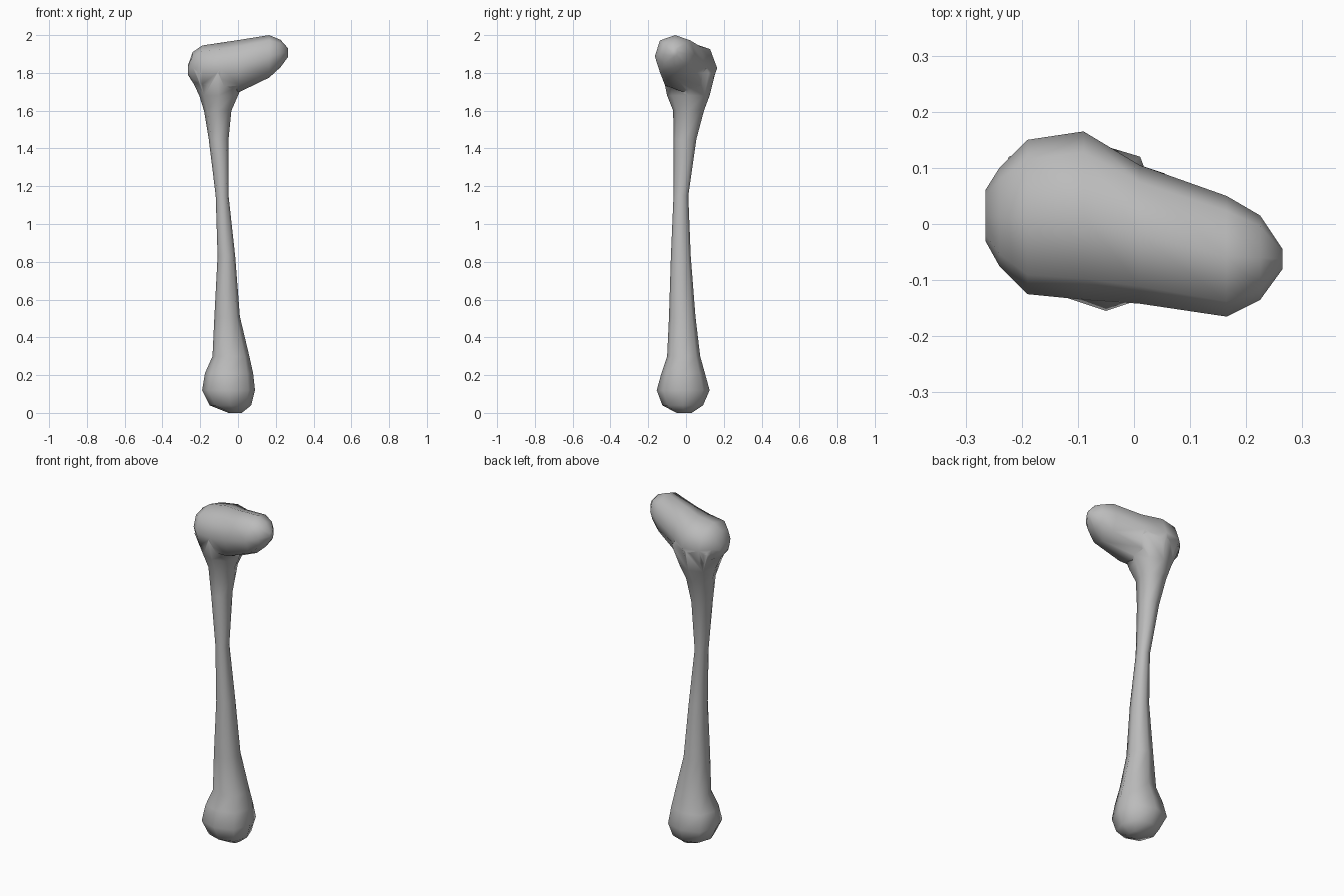
import bpy
import bmesh
import math
from mathutils import Vector

old = bpy.data.objects.get("Cube")
if old:
    bpy.data.objects.remove(old, do_unlink=True)

bone_grey = bpy.data.materials.new("bone_grey")
bone_grey.use_nodes = True
colour = (0.5, 0.5, 0.5, 1)
bone_grey.diffuse_color = colour
bone_grey.node_tree.nodes["Principled BSDF"].inputs["Base Color"].default_value = colour

SIDES = 8


def loft(name, sections, place):
    """Skin a closed tube over oval sections; place(u, v, along) orients it."""
    bm = bmesh.new()
    rings = []
    for along, u_min, u_max, v_min, v_max in sections:
        ring = []
        for i in range(SIDES):
            a = math.tau * i / SIDES
            swell = 1.06 if i % 2 else 1.0
            u = (u_min + u_max) / 2 + (u_max - u_min) / 2 * math.cos(a) * swell
            v = (v_min + v_max) / 2 + (v_max - v_min) / 2 * math.sin(a) * swell
            ring.append(bm.verts.new(place(u, v, along)))
        rings.append(ring)
    for low, high in zip(rings, rings[1:]):
        for i in range(SIDES):
            j = (i + 1) % SIDES
            bm.faces.new((low[i], low[j], high[j], high[i]))
    bm.faces.new(rings[0])
    bm.faces.new(rings[-1])
    bmesh.ops.recalc_face_normals(bm, faces=bm.faces)
    mesh = bpy.data.meshes.new(name)
    bm.to_mesh(mesh)
    bm.free()
    mesh.materials.append(bone_grey)
    obj = bpy.data.objects.new(name, mesh)
    bpy.context.collection.objects.link(obj)
    return obj


# Shaft with the rounded knee end: height, x range, y range
shaft = loft("leg_bone", [
    (0.0, -0.05, 0.02, -0.05, 0.03),
    (0.04, -0.15, 0.07, -0.125, 0.09),
    (0.12, -0.19, 0.09, -0.155, 0.125),
    (0.21, -0.175, 0.08, -0.13, 0.10),
    (0.30, -0.135, 0.06, -0.10, 0.075),
    (0.51, -0.125, 0.01, -0.09, 0.05),
    (0.83, -0.108, -0.015, -0.08, 0.025),
    (1.15, -0.118, -0.05, -0.066, 0.012),
    (1.45, -0.155, -0.05, -0.066, 0.055),
    (1.60, -0.18, -0.035, -0.068, 0.095),
    (1.68, -0.205, 0.0, -0.10, 0.125),
    (1.80, -0.262, 0.05, -0.125, 0.155),
    (1.86, -0.22, 0.0, -0.10, 0.12),
], lambda u, v, s: Vector((u, v, s)))

# Outer knob, neck and ball head: x, y range, height range
neck = loft("hip_head", [
    (-0.265, -0.03, 0.06, 1.79, 1.84),
    (-0.24, -0.075, 0.10, 1.75, 1.91),
    (-0.19, -0.125, 0.15, 1.71, 1.945),
    (-0.09, -0.135, 0.165, 1.69, 1.96),
    (0.01, -0.142, 0.105, 1.70, 1.975),
    (0.165, -0.165, 0.05, 1.775, 2.0),
    (0.225, -0.135, 0.015, 1.83, 1.975),
    (0.265, -0.08, -0.045, 1.885, 1.93),
], lambda u, v, s: Vector((s, u, v)))

# Fuse both parts into one skin
join = shaft.modifiers.new("fuse", 'BOOLEAN')
join.operation = 'UNION'
join.solver = 'EXACT'
join.object = neck
bpy.ops.object.select_all(action='DESELECT')
bpy.context.view_layer.objects.active = shaft
shaft.select_set(True)
bpy.ops.object.modifier_apply(modifier=join.name)
bpy.data.objects.remove(neck, do_unlink=True)
bpy.ops.object.shade_smooth_by_angle(angle=math.radians(60))
